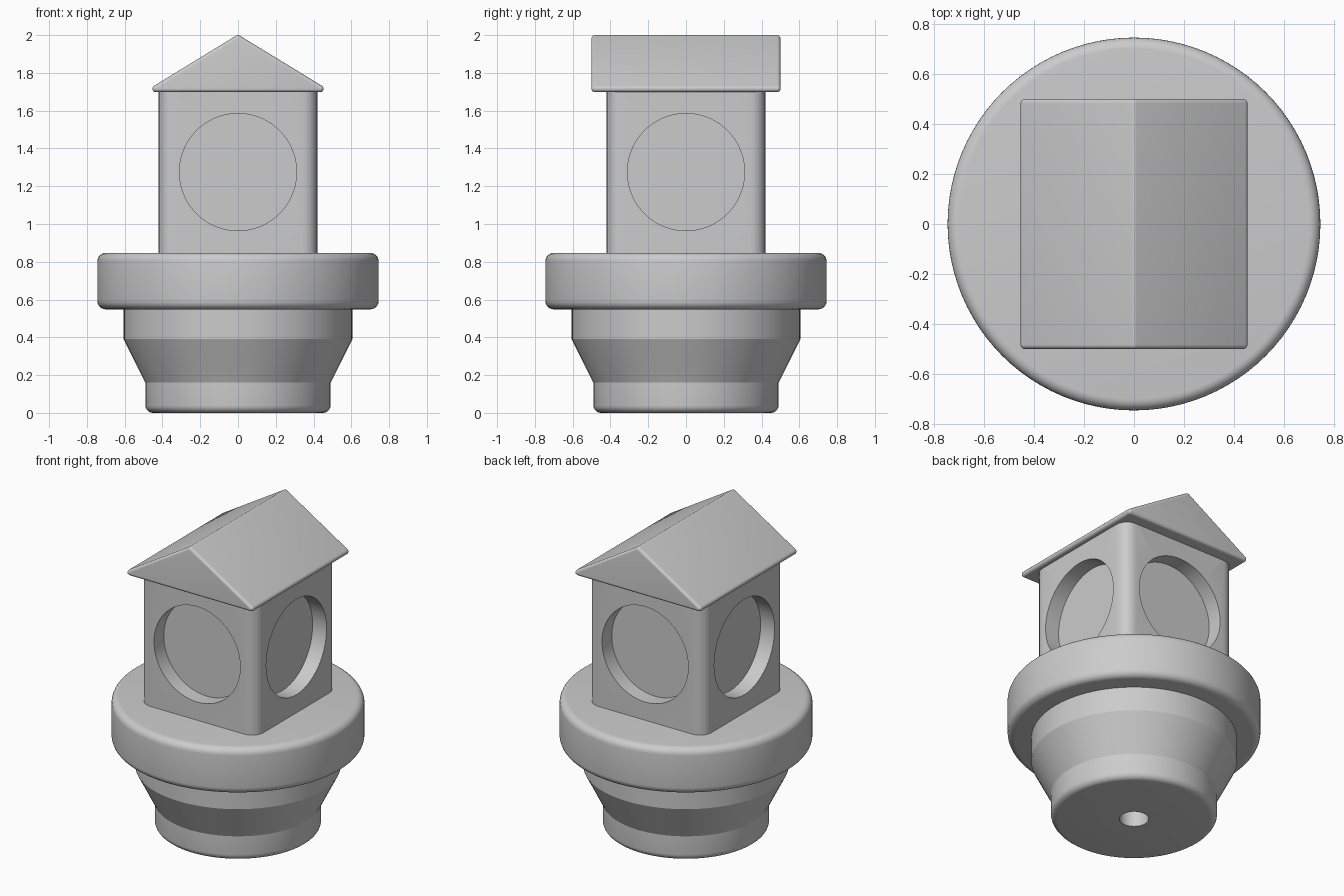
import bpy, bmesh
from math import sin, cos, pi, atan2
from mathutils import Matrix, Vector

cube = bpy.data.objects.get("Cube")
if cube:
    bpy.data.objects.remove(cube, do_unlink=True)

grey = bpy.data.materials.new("plain_grey")
grey.use_nodes = True
COLOUR = (0.6, 0.6, 0.6, 1)
grey.diffuse_color = COLOUR
grey.node_tree.nodes["Principled BSDF"].inputs["Base Color"].default_value = COLOUR


def finish(name, bm):
    """Turn a bmesh into a smooth-shaded object with crisp edges."""
    bmesh.ops.recalc_face_normals(bm, faces=bm.faces)
    mesh = bpy.data.meshes.new(name)
    bm.to_mesh(mesh)
    bm.free()
    mesh.materials.append(grey)
    obj = bpy.data.objects.new(name, mesh)
    bpy.context.collection.objects.link(obj)
    shade(obj)
    return obj


def shade(obj):
    bpy.ops.object.select_all(action='DESELECT')
    obj.select_set(True)
    bpy.context.view_layer.objects.active = obj
    bpy.ops.object.shade_smooth_by_angle(angle=pi / 7)


def loft(name, rings):
    """Skin a list of equal-length rings and cap both ends."""
    bm = bmesh.new()
    loops = [[bm.verts.new(p) for p in ring] for ring in rings]
    n = len(loops[0])
    for a, b in zip(loops, loops[1:]):
        for i in range(n):
            j = (i + 1) % n
            bm.faces.new((a[i], a[j], b[j], b[i]))
    bm.faces.new(loops[0])
    bm.faces.new(loops[-1])
    return finish(name, bm)


def fillet(r, z, radius, start):
    """Quarter-circle profile points around centre (r, z)."""
    angles = [start + pi / 2 * k / 6 for k in range(7)]
    return [(r + radius * cos(a), z + radius * sin(a)) for a in angles]


def lathe(name, profile, sides=96):
    turns = [2 * pi * k / sides for k in range(sides)]
    return loft(name, [[(r * cos(t), r * sin(t), z) for t in turns] for r, z in profile])


def rounded_polygon(core, radius, steps=6):
    """Offset a convex counter-clockwise polygon outward with round corners."""
    points = []
    for i, c in enumerate(core):
        before, after = c - core[i - 1], core[(i + 1) % len(core)] - c
        a = atan2(before.y, before.x) - pi / 2
        turn = (atan2(after.y, after.x) - pi / 2 - a) % (2 * pi)
        for k in range(steps + 1):
            t = a + turn * k / steps
            points.append((c.x + radius * cos(t), c.y + radius * sin(t)))
    return points


# Stepped plug with a bore in its underside
R = 0.04
lathe("plug", [(0.086, 0.4), (0.086, 0)]
      + fillet(0.49 - R, R, R, -pi / 2)
      + [(0.49, 0.16), (0.605, 0.39), (0.605, 0.56)])

# Wide rounded collar
R = 0.045
lathe("collar", fillet(0.745 - R, 0.548 + R, R, -pi / 2)
      + fillet(0.745 - R, 0.847 - R, R, 0))

# Square housing with rounded upright corners
R = 0.08
h = 0.42 - R
square = [Vector((x, y)) for x, y in ((h, h), (-h, h), (-h, -h), (h, -h))]
outline = rounded_polygon(square, R)
housing = loft("housing", [[(x, y, z) for x, y in outline] for z in (0.83, 1.71)])

# Round recess in each of the four sides
bm = bmesh.new()
for side in range(4):
    place = (Matrix.Rotation(side * pi / 2, 4, 'Z')
             @ Matrix.Translation((0.42, 0, 1.275))
             @ Matrix.Rotation(pi / 2, 4, 'Y'))
    bmesh.ops.create_cone(bm, cap_ends=True, segments=96, radius1=0.31,
                          radius2=0.31, depth=0.2, matrix=place)
cutter = finish("recess_cutter", bm)
cutter.hide_render = True
cut = housing.modifiers.new("recesses", 'BOOLEAN')
cut.operation = 'DIFFERENCE'
cut.solver = 'EXACT'
cut.object = cutter
bpy.context.view_layer.objects.active = housing
bpy.ops.object.modifier_apply(modifier=cut.name)
bpy.data.objects.remove(cutter, do_unlink=True)
shade(housing)

# Gabled roof with softly rounded edges
R = 0.018
eave = 0.5 - 3.6 * R
gable = [Vector((-eave, 1.698 + R)), Vector((eave, 1.698 + R)), Vector((0, 2 - R))]
ends = [(0.5 - R + R * sin(t), R * cos(t)) for t in (k * pi / 12 for k in range(6))]
ends.append((0.5, 0.0005))
sections = [(-y, r) for y, r in reversed(ends)] + ends
loft("roof", [[(x, y, z) for x, z in rounded_polygon(gable, r)] for y, r in sections])
